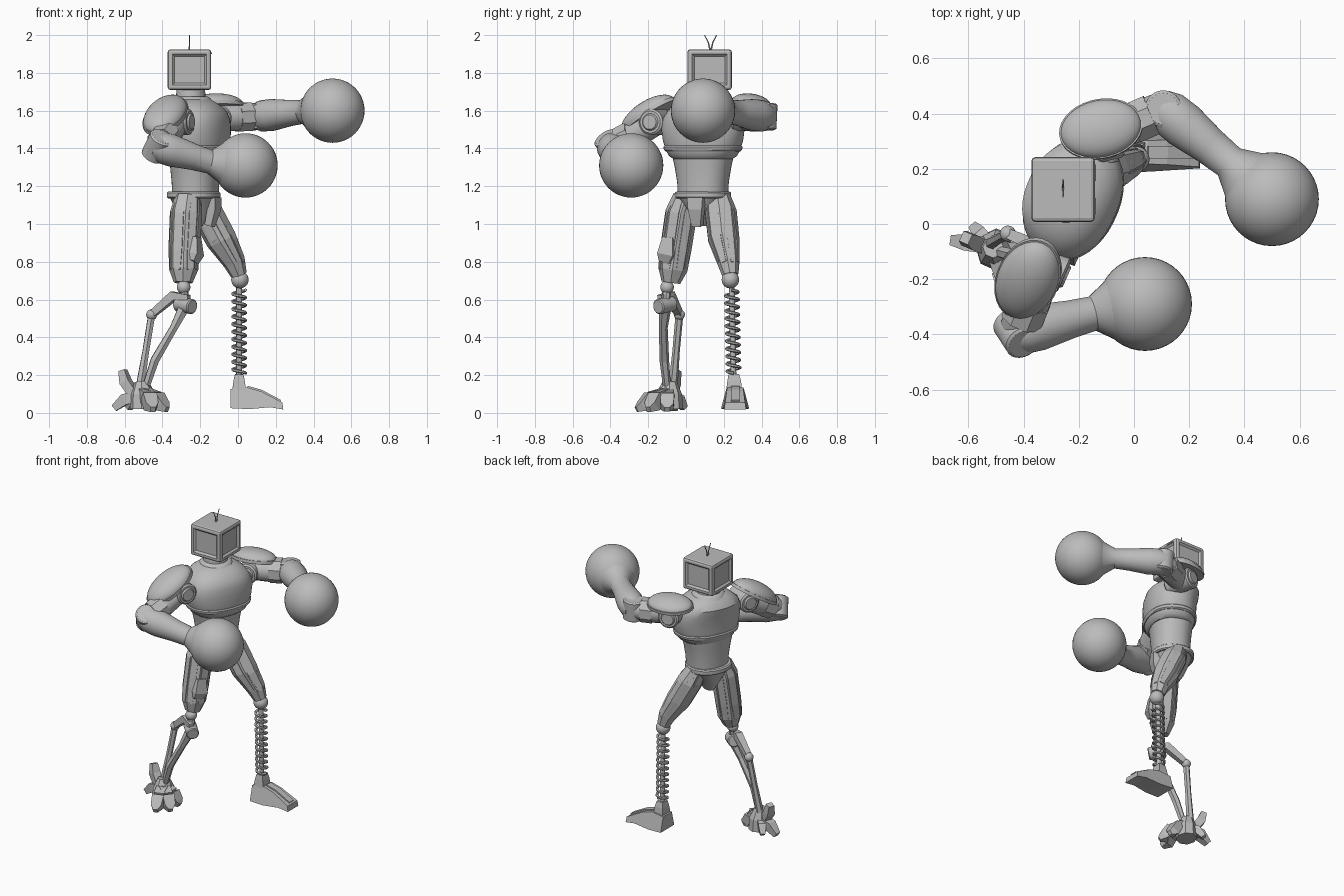
import bpy, bmesh, math
from mathutils import Vector, Matrix

if "Cube" in bpy.data.objects:
    bpy.data.objects.remove(bpy.data.objects["Cube"], do_unlink=True)

metal = bpy.data.materials.new("plain_grey")
metal.use_nodes = True
metal.diffuse_color = (0.5, 0.5, 0.5, 1)
metal.node_tree.nodes["Principled BSDF"].inputs["Base Color"].default_value = (0.5, 0.5, 0.5, 1)

Z = Vector((0, 0, 1))
YAW = math.radians(66)
FWD = Vector((math.sin(YAW), -math.cos(YAW), 0))     # direction the chest faces
LEFT = Vector((math.cos(YAW), math.sin(YAW), 0))
smooth_parts = []


def finish(name, bm, smooth=False):
    bmesh.ops.recalc_face_normals(bm, faces=bm.faces)
    mesh = bpy.data.meshes.new(name)
    bm.to_mesh(mesh)
    bm.free()
    mesh.materials.append(metal)
    obj = bpy.data.objects.new(name, mesh)
    bpy.context.collection.objects.link(obj)
    if smooth:
        smooth_parts.append(obj)
    return obj


def loft(name, pts, radii, ref=FWD, sides=8, smooth=False, axis=None, power=1.0):
    """Skin a closed section along a path; radii are numbers or (across, along ref) pairs."""
    bm = bmesh.new()
    pts = [Vector(p) for p in pts]
    grow = 1 / math.cos(math.pi / sides)
    rings = []
    for i, p in enumerate(pts):
        t = axis or (pts[min(i + 1, len(pts) - 1)] - pts[max(i - 1, 0)]).normalized()
        side = ref.cross(t).normalized()
        up = t.cross(side)
        r = radii[i] if isinstance(radii, list) else radii
        ra, rb = r if isinstance(r, tuple) else (r, r)
        ring = []
        for k in range(sides):
            a = 2 * math.pi * (k + 0.5) / sides
            c, s = math.cos(a) * grow, math.sin(a) * grow
            c = math.copysign(abs(c) ** power, c)
            s = math.copysign(abs(s) ** power, s)
            ring.append(bm.verts.new(p + side * c * ra + up * s * rb))
        rings.append(ring)
    for a, b in zip(rings, rings[1:]):
        for k in range(sides):
            n = (k + 1) % sides
            bm.faces.new((a[k], a[n], b[n], b[k]))
    bm.faces.new(rings[0][::-1])
    bm.faces.new(rings[-1])
    return finish(name, bm, smooth)


def ball(name, centre, r):
    bm = bmesh.new()
    bmesh.ops.create_uvsphere(bm, u_segments=40, v_segments=24, radius=r,
                              matrix=Matrix.Translation(centre))
    return finish(name, bm, True)


def disc(name, centre, axis, r, half, sides=24):
    c, a = Vector(centre), Vector(axis).normalized()
    return loft(name, [c - a * half, c - a * half * 0.9, c + a * half * 0.9, c + a * half],
                [r * 0.85, r, r, r * 0.85], Z, sides, True)


def stack(name, centre, rows, power=0.9):
    """Upright body section: rows of (z, half width, half depth, forward shift)."""
    base = Vector((centre[0], centre[1], 0))
    return loft(name, [base + FWD * f + Z * z for z, a, b, f in rows],
                [(a, b) for z, a, b, f in rows], FWD, 40, True, Z, power)


def shoulder_pad(name, centre, along, across, size):
    along, across = Vector(along).normalized(), Vector(across).normalized()
    n = along.cross(across).normalized()
    n = n if n.z > 0 else -n
    across = n.cross(along)
    bm = bmesh.new()
    bmesh.ops.create_uvsphere(bm, u_segments=32, v_segments=16, radius=1)
    cut = bmesh.ops.bisect_plane(bm, geom=bm.verts[:] + bm.edges[:] + bm.faces[:],
                                 plane_co=(0, 0, -0.15), plane_no=(0, 0, -1), clear_outer=True)
    bmesh.ops.holes_fill(bm, edges=[e for e in cut["geom_cut"] if isinstance(e, bmesh.types.BMEdge)])
    m = Matrix((along * size[0], across * size[1], n * size[2])).transposed().to_4x4()
    bmesh.ops.transform(bm, matrix=Matrix.Translation(centre) @ m, verts=bm.verts)
    finish(name, bm, True)
    c = Vector(centre)
    loft(name + "_rim", [c - n * 0.014, c + n * 0.006],
         (size[1] * 1.03, size[0] * 1.03), along, 32, True, n)


# Head: bevelled box with a sunken panel on every side, and two wire antennae
head_at = Vector((-0.257, 0.125, 1.817))
bm = bmesh.new()
bmesh.ops.create_cube(bm, size=1)
bmesh.ops.scale(bm, vec=(0.23, 0.235, 0.215), verts=bm.verts)
bmesh.ops.translate(bm, vec=head_at, verts=bm.verts)
bmesh.ops.bevel(bm, geom=bm.edges[:], offset=0.014, segments=2, affect='EDGES', profile=0.5)
panels = [f for f in bm.faces if f.calc_area() > 0.02 and abs(f.normal.z) < 0.1]
bmesh.ops.inset_individual(bm, faces=panels, thickness=0.016)
bmesh.ops.inset_individual(bm, faces=panels, thickness=0.016, depth=-0.012)
finish("head", bm)
for s in (-1, 1):
    loft("antenna", [head_at + Vector((0, 0.005 + s * d, h)) for d, h in
                     ((0.002, 0.1), (0.012, 0.145), (0.032, 0.183))], [0.004, 0.003, 0.002], FWD, 6)
    loft("head_vent", [head_at + Vector((0.116, s * 0.06 - 0.03, 0.086)),
                       head_at + Vector((0.116, s * 0.06 + 0.03, 0.086))], 0.004, Z, 4)
loft("neck", [(-0.25, 0.11, z) for z in (1.6, 1.66, 1.73)], [0.085, 0.078, 0.074], FWD, 24, True)
loft("neck_collar", [(-0.245, 0.108, z) for z in (1.62, 1.665, 1.675)], [0.12, 0.1, 0.085], FWD, 32, True)

# Torso
stack("chest", (-0.215, 0.09), [
    (1.345, .16, .125, 0), (1.36, .182, .143, 0), (1.39, .2, .152, 0), (1.44, .217, .158, 0),
    (1.5, .226, .16, 0), (1.55, .222, .165, -.008), (1.595, .2, .162, -.018),
    (1.63, .16, .135, -.026), (1.66, .1, .095, -.03)])
stack("chest_band", (-0.215, 0.09), [(1.385, .2, .155, 0), (1.392, .21, .161, 0),
                                     (1.408, .214, .163, 0), (1.415, .208, .157, 0)])
stack("abdomen", (-0.225, 0.09), [(1.15, .132, .118, 0), (1.22, .136, .12, 0),
                                  (1.3, .15, .126, 0), (1.37, .166, .134, 0)])
stack("belt", (-0.235, 0.09), [(1.135, .138, .128, 0), (1.142, .146, .136, 0),
                               (1.165, .146, .136, 0), (1.172, .138, .128, 0)])
stack("pelvis", (-0.235, 0.09), [(0.99, .03, .05, 0), (1.03, .05, .075, 0),
                                 (1.09, .09, .1, 0), (1.14, .135, .12, 0)])
loft("crotch_plate", [(-0.15, 0.06, 0.99), (-0.125, 0.055, 1.08), (-0.125, 0.055, 1.14)],
     [(.025, .02), (.04, .022), (.045, .022)], FWD, 4)

# Shoulders
shoulder_pad("right_shoulder_pad", (-0.385, -0.2, 1.575), -LEFT * 0.85 - Z * 0.53, FWD, (.17, .11, .075))
shoulder_pad("left_shoulder_pad", (-0.12, 0.345, 1.635), (0.97, 0.2, 0.0), (-0.2, 0.97, -0.15), (.148, .105, .055))
disc("right_shoulder_joint", (-0.33, -0.155, 1.54), FWD, 0.068, 0.085)
disc("right_shoulder_cap", (-0.33, -0.155, 1.54), FWD, 0.045, 0.095)
disc("left_shoulder_joint", (-0.12, 0.315, 1.56), (-0.25, 0.97, 0), 0.068, 0.09)
disc("left_shoulder_cap", (-0.12, 0.315, 1.56), (-0.25, 0.97, 0), 0.045, 0.1)

# Arms: upper arm, elbow, forearm flaring into a round glove
arms = {
    "right": ((-0.33, -0.17, 1.53), (-0.425, -0.395, 1.41), (-0.15, -0.325, 1.33), (0.04, -0.29, 1.31)),
    "left": ((-0.12, 0.315, 1.56), (0.11, 0.415, 1.57), (0.345, 0.225, 1.595), (0.5, 0.09, 1.6))}
for side, joints in arms.items():
    shoulder, elbow, wrist, fist = map(Vector, joints)
    loft(side + "_upper_arm", [shoulder, shoulder.lerp(elbow, 0.45), shoulder.lerp(elbow, 0.9), elbow],
         [0.065, 0.073, 0.068, 0.058], Z, 12, True)
    loft(side + "_arm_sleeve", [shoulder.lerp(elbow, 0.5), shoulder.lerp(elbow, 0.8)], 0.075, Z, 8)
    disc(side + "_elbow", elbow, (wrist - elbow).cross(elbow - shoulder), 0.066, 0.07)
    aim = (fist - wrist).normalized()
    loft(side + "_forearm", [elbow - (wrist - elbow) * 0.1, elbow.lerp(wrist, 0.06), elbow.lerp(wrist, 0.3),
                             elbow.lerp(wrist, 0.7), wrist, fist - aim * 0.14, fist - aim * 0.1],
         [0.062, 0.082, 0.084, 0.069, 0.063, 0.1, 0.132], Z, 24, True)
    ball(side + "_glove", fist, 0.17)

# Thighs: faceted shell with raised ridges
thighs = {
    "right": [((-0.265, -0.0, 1.14), .065), ((-0.275, -0.025, 1.06), .078), ((-0.285, -0.055, 0.86), .076),
              ((-0.288, -0.07, 0.76), .072), ((-0.29, -0.08, 0.69), .046)],
    "left": [((-0.205, 0.17, 1.14), .062), ((-0.165, 0.185, 1.06), .078), ((-0.09, 0.2, 0.92), .077),
             ((-0.02, 0.225, 0.8), .056), ((0.005, 0.235, 0.73), .04)]}
for side, rows in thighs.items():
    pts, rad = [Vector(p) for p, r in rows], [r for p, r in rows]
    loft(side + "_thigh", pts, rad, FWD, 8)
    for angle in range(0, 360, 45):
        out = Matrix.Rotation(math.radians(angle), 3, 'Z') @ FWD
        wide = 0.022 if angle % 90 == 0 else 0.012
        loft(side + "_thigh_ridge", [p + out * r for p, r in zip(pts[:4], rad)],
             [(wide * 0.5, 0.003), (wide, 0.006), (wide, 0.006), (wide * 0.6, 0.003)], out, 4)
loft("right_thigh_guard", [(-0.225, -0.09, 0.93), (-0.225, -0.1, 0.84), (-0.24, -0.11, 0.8)],
     [(.03, .02), (.045, .03), (.03, .02)], FWD, 4)

# Left shin: knee ball, rod and coil spring
ball("left_knee", (0.01, 0.235, 0.705), 0.046)
disc("left_knee_cup", (0.008, 0.24, 0.662), Z, 0.034, 0.018)
loft("left_shin_rod", [(0.006, 0.242, 0.68), (0.006, 0.252, 0.15)], 0.015, FWD, 12, True)
turns, steps = 11, 16
coil = []
for i in range(turns * steps + 1):
    a, f = 2 * math.pi * i / steps, i / (turns * steps)
    coil.append((0.006 + 0.034 * math.cos(a), 0.242 + 0.01 * f + 0.034 * math.sin(a), 0.65 - 0.44 * f))
loft("left_shin_spring", coil, 0.0075, Z, 6, True)

# Left foot: tapered wedge pointing to +x
outline = [(-.04, .025), (-.04, .125), (.05, .135), (.12, .115), (.235, .055), (.24, .018), (.17, .03), (.06, .02)]
bm = bmesh.new()
walls = []
for s in (-1, 1):
    walls.append([bm.verts.new((x, 0.26 + s * (0.074 - 0.28 * max(z - 0.03, 0)) * (1 - 0.9 * max(x, 0)), z))
                  for x, z in outline])
for wall in walls:
    bm.faces.new(wall)
for k in range(len(outline)):
    n = (k + 1) % len(outline)
    bm.faces.new((walls[0][k], walls[0][n], walls[1][n], walls[1][k]))
finish("left_foot", bm)
loft("left_ankle", [(0.006, 0.255, 0.12), (0.006, 0.255, 0.17), (0.006, 0.253, 0.205)],
     [(.042, .036), (.036, .03), (.028, .022)], Vector((1, 0, 0)), 4)
loft("left_foot_ridge", [(0.05, 0.26, 0.136), (0.12, 0.26, 0.117), (0.225, 0.26, 0.062)], (.022, .007), Z, 4)

# Right shin: knee links and two thin rods
ball("right_knee", (-0.288, -0.1, 0.665), 0.036)
knee, rear, ankle = Vector((-0.28, -0.11, 0.57)), Vector((-0.457, -0.035, 0.52)), Vector((-0.52, -0.07, 0.13))
loft("right_knee_link", [(-0.288, -0.1, 0.665), knee], 0.022, FWD, 8)
disc("right_knee_hinge", knee, FWD + Vector((0, -0.5, -0.2)), 0.04, 0.055)
loft("right_knee_arm", [knee + Vector((0.02, -0.03, 0.04)), knee + Vector((-0.06, 0.025, 0.05)), rear],
     [0.014, 0.024, 0.018], Z, 4)
ball("right_rear_joint", rear, 0.029)
loft("right_rear_rod", [rear, rear.lerp(ankle, 0.5), ankle], [0.018, 0.017, 0.022], FWD, 6)
loft("right_front_rod", [knee, (-0.34, -0.12, 0.45), (-0.44, -0.115, 0.28), (-0.49, -0.1, 0.13)],
     [0.03, 0.02, 0.022, 0.018], FWD, 6)

# Right foot: segmented claw foot
loft("right_foot_core", [(-0.505, -0.09, 0.02), (-0.505, -0.09, 0.1), (-0.51, -0.085, 0.165)],
     [(.07, .06), (.065, .06), (.035, .035)], FWD, 8)
for tip in ((-0.375, -0.1, 0.018), (-0.375, -0.2, 0.018), (-0.45, -0.262, 0.018)):
    core, tip = Vector((-0.5, -0.1, 0.1)), Vector(tip)
    mid = core.lerp(tip, 0.55) + Z * 0.025
    loft("right_toe", [core, mid], [0.036, 0.032], Z, 4)
    loft("right_claw", [mid + Z * 0.012, core.lerp(tip, 0.8), tip], [(.038, .028), (.034, .03), (.014, .014)], Z, 4)
for tip, width in (((-0.655, -0.06, 0.025), 0.03), ((-0.58, -0.01, 0.025), 0.026)):
    core, tip = Vector((-0.52, -0.08, 0.09)), Vector(tip)
    loft("right_heel_claw", [core, core.lerp(tip, 0.6) + Z * 0.02, tip], [width, width, width * 0.6], Z, 4)
loft("right_heel_spur", [(-0.55, -0.08, 0.1), (-0.595, -0.06, 0.165), (-0.61, -0.05, 0.225)],
     [(.025, .025), (.028, .026), (.02, .018)], FWD, 4)

# Smooth shading with sharp edges kept
bpy.ops.object.select_all(action='DESELECT')
for obj in smooth_parts:
    obj.select_set(True)
bpy.context.view_layer.objects.active = smooth_parts[0]
bpy.ops.object.shade_smooth_by_angle(angle=math.radians(35))
